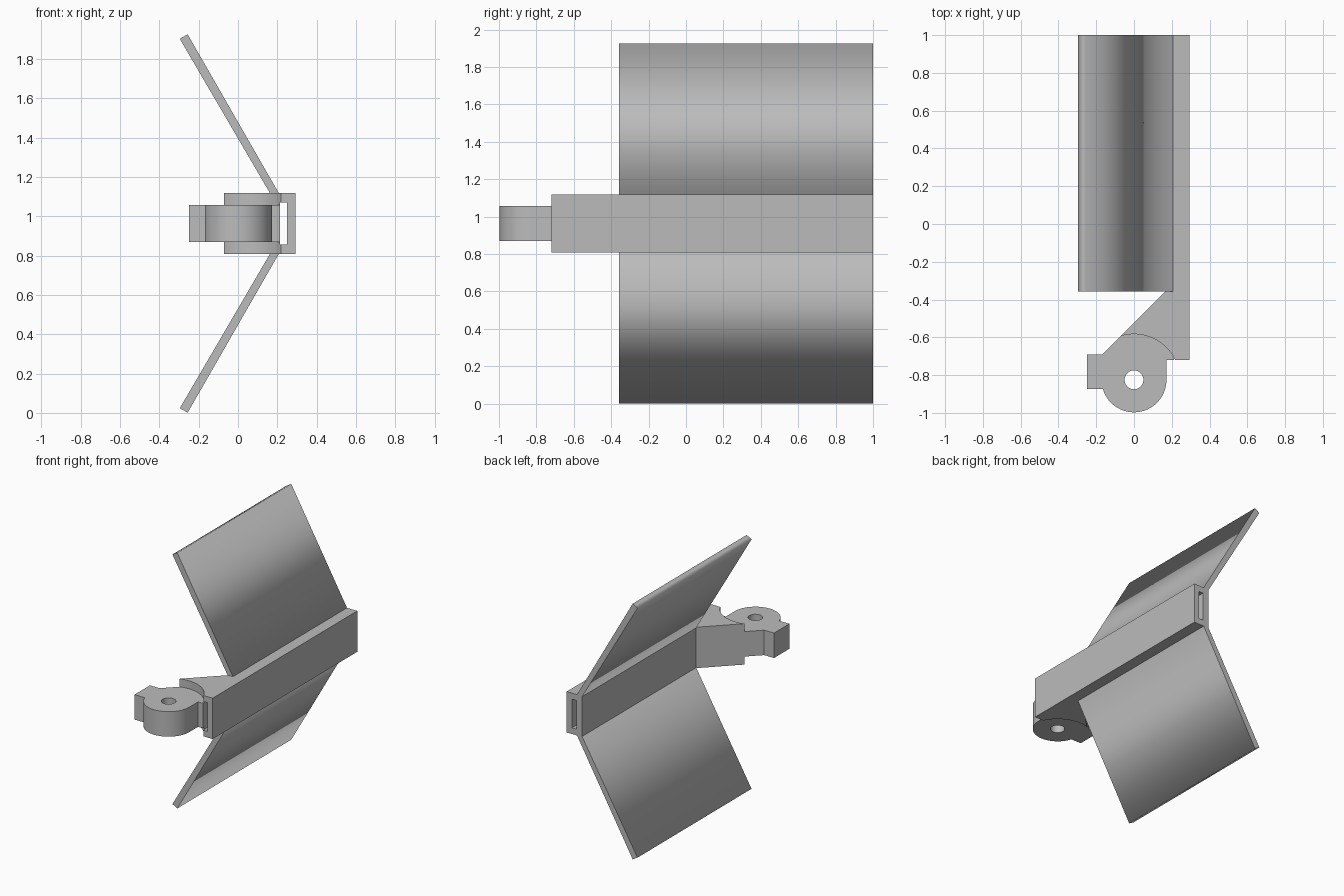
import bpy, bmesh
from math import sin, cos, radians, pi

if "Cube" in bpy.data.objects:
    bpy.data.objects.remove(bpy.data.objects["Cube"])

MID = 0.963            # height of the symmetry plane
BAR, SLOT, HUB = 0.154, 0.108, 0.094   # half heights
PIN = (0.0, -0.825)    # hinge axis
FRONT, BACK, FLAP = -0.72, 1.0, -0.357

grey = bpy.data.materials.new("light grey")
grey.use_nodes = True
colour = (0.5, 0.5, 0.5, 1)
grey.diffuse_color = colour
grey.node_tree.nodes["Principled BSDF"].inputs["Base Color"].default_value = colour


def arc(radius, start, end, steps):
    angles = [radians(start + (end - start) * i / steps) for i in range(steps + 1)]
    return [(PIN[0] + radius * cos(a), PIN[1] + radius * sin(a)) for a in angles]


def extrude(name, outlines, low, high, along="z"):
    """Extrude an outline, with optional hole outlines, along z or y."""
    curve = bpy.data.curves.new(name, "CURVE")
    curve.dimensions = "2D"
    curve.fill_mode = "BOTH"
    curve.extrude = (high - low) / 2
    for points in outlines:
        spline = curve.splines.new("POLY")
        spline.points.add(len(points) - 1)
        for p, (u, v) in zip(spline.points, points):
            p.co = (u, v, 0, 1)
        spline.use_cyclic_u = True
    ob = bpy.data.objects.new(name, curve)
    bpy.context.collection.objects.link(ob)
    if along == "y":
        ob.rotation_euler.x = pi / 2
        ob.location.y = (low + high) / 2
    else:
        ob.location.z = (low + high) / 2
    bpy.ops.object.select_all(action="DESELECT")
    ob.select_set(True)
    bpy.context.view_layer.objects.active = ob
    bpy.ops.object.convert(target="MESH")
    ob = bpy.context.object
    bm = bmesh.new()
    bm.from_mesh(ob.data)
    bmesh.ops.remove_doubles(bm, verts=bm.verts, dist=0.0005)
    bmesh.ops.dissolve_limit(bm, angle_limit=0.01, verts=bm.verts, edges=bm.edges)
    bmesh.ops.recalc_face_normals(bm, faces=bm.faces)
    bm.to_mesh(ob.data)
    bm.free()
    ob.data.materials.clear()
    ob.data.materials.append(grey)
    return ob


def smooth(ob):
    bpy.ops.object.select_all(action="DESELECT")
    ob.select_set(True)
    bpy.context.view_layer.objects.active = ob
    bpy.ops.object.shade_smooth_by_angle(angle=radians(30))


def rect(x0, x1, half):
    return [(x0, MID - half), (x1, MID - half), (x1, MID + half), (x0, MID + half)]


# Hollow bar with a slot along its whole length
bar = extrude("slotted_bar", [rect(0.165, 0.293, BAR), rect(0.213, 0.25, SLOT)],
              FRONT, BACK, "y")

# Triangular bracket between the bar and the hinge
bracket = extrude("bracket", [[(0.19, FLAP), (0.165, FLAP), (-0.168, -0.69),
                               (-0.168, FRONT), (0.19, FRONT)]],
                  MID - BAR, MID + BAR)

# Round clearance above and below the hinge knuckle
for side in (-1, 1):
    ends = sorted((MID + side * HUB, MID + side * 0.3))
    cutter = extrude("clearance_cutter", [arc(0.242, 0, 355, 71)], *ends)
    cutter.hide_render = True
    for ob in (bar, bracket):
        mod = ob.modifiers.new("clearance", "BOOLEAN")
        mod.operation, mod.solver, mod.object = "DIFFERENCE", "EXACT", cutter
        bpy.context.view_layer.objects.active = ob
        bpy.ops.object.modifier_apply(modifier=mod.name)
    bpy.data.objects.remove(cutter)

# Hinge knuckle with stop tab and pin hole
knuckle = [(0.172, FRONT), (-0.168, FRONT), (-0.168, -0.69), (-0.25, -0.69), (-0.25, -0.873)]
knuckle += arc(0.172, 196.5, 360, 30)
hub = extrude("hinge_knuckle", [knuckle, arc(0.05, 0, 350, 35)], MID - HUB, MID + HUB)

# Slanted flaps, mirrored above and below the bar
for name, side in (("upper_flap", 1), ("lower_flap", -1)):
    section = [(0.21, 0.15), (-0.256, 0.962), (-0.296, 0.939), (0.165, 0.15)]
    extrude(name, [[(x, MID + side * z) for x, z in section]], FLAP, BACK, "y")

for ob in (bar, bracket, hub):
    smooth(ob)
